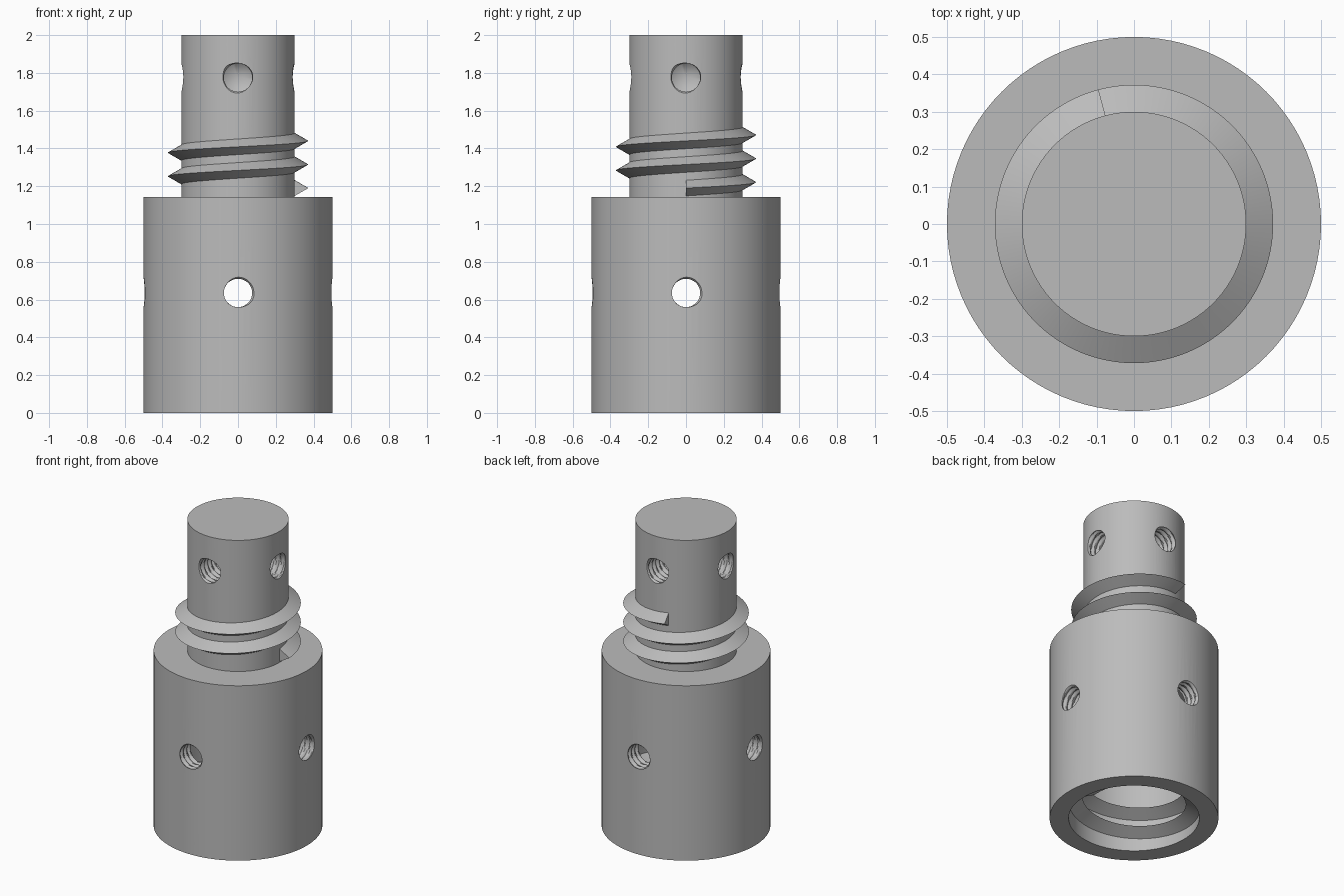
import bpy
import bmesh
from math import pi, sin, cos, radians
from mathutils import Matrix, Vector

default = bpy.data.objects.get("Cube")
if default:
    bpy.data.objects.remove(default, do_unlink=True)

grey = bpy.data.materials.new("plain grey")
grey.use_nodes = True
colour = (0.5, 0.5, 0.5, 1)
grey.diffuse_color = colour
grey.node_tree.nodes["Principled BSDF"].inputs["Base Color"].default_value = colour

PITCH = 0.125
HALF = 0.042          # half height of a thread at its root
TURNS = 2 + 105 / 360


def finish(bm, name):
    bmesh.ops.recalc_face_normals(bm, faces=bm.faces)
    mesh = bpy.data.meshes.new(name)
    bm.to_mesh(mesh)
    bm.free()
    obj = bpy.data.objects.new(name, mesh)
    bpy.context.collection.objects.link(obj)
    mesh.materials.append(grey)
    return obj


def lathe(name, profile, steps=96):
    """Revolve an (r, z) profile that starts and ends on the axis."""
    bm = bmesh.new()
    verts = [bm.verts.new((r, 0, z)) for r, z in profile]
    edges = [bm.edges.new(pair) for pair in zip(verts, verts[1:])]
    bmesh.ops.spin(bm, geom=verts + edges, cent=(0, 0, 0), axis=(0, 0, 1),
                   angle=2 * pi, steps=steps)
    bmesh.ops.remove_doubles(bm, verts=bm.verts, dist=1e-5)
    return finish(bm, name)


def thread(name, root, tip, z0, steps=96):
    """Sweep a triangular section along a helix."""
    bm = bmesh.new()
    count = round(TURNS * steps)
    rings = []
    for i in range(count + 1):
        a = 2 * pi * TURNS * i / count
        z = z0 + PITCH * TURNS * i / count
        rings.append([bm.verts.new((r * cos(a), r * sin(a), z + h))
                      for r, h in ((root, -HALF), (tip, 0), (root, HALF))])
    for a, b in zip(rings, rings[1:]):
        for k in range(3):
            n = (k + 1) % 3
            bm.faces.new((a[k], a[n], b[n], b[k]))
    bm.faces.new(rings[0])
    bm.faces.new(rings[-1])
    return finish(bm, name)


def tapped_cutter(name, z, angle, start, end, cone, segs=36, rows_per_turn=6):
    """Threaded radial cutter with a pointed inner end."""
    pitch, minor, depth = 0.036, 0.075, 0.012
    bm = bmesh.new()
    rows = round((end - start) / pitch * rows_per_turn)
    rings = []
    for i in range(rows + 1):
        d = start + (end - start) * i / rows
        ring = []
        for j in range(segs):
            phase = (d / pitch - j / segs) % 1
            r = minor + depth * max(0, 1 - abs(phase - 0.5) * 2.6)
            a = 2 * pi * j / segs
            ring.append(bm.verts.new((r * cos(a), r * sin(a), d)))
        rings.append(ring)
    for a, b in zip(rings, rings[1:]):
        for j in range(segs):
            n = (j + 1) % segs
            bm.faces.new((a[j], a[n], b[n]))
            bm.faces.new((a[j], b[n], b[j]))
    point = bm.verts.new((0, 0, start - cone))
    cap = bm.verts.new((0, 0, end))
    for j in range(segs):
        n = (j + 1) % segs
        bm.faces.new((rings[0][j], rings[0][n], point))
        bm.faces.new((rings[-1][j], rings[-1][n], cap))
    turn = Matrix.Rotation(angle, 4, "Z") @ Matrix.Rotation(pi / 2, 4, "Y")
    bm.transform(Matrix.Translation(Vector((0, 0, z))) @ turn)
    cutter = finish(bm, name)
    cutter.hide_render = True
    return cutter


def cut(target, cutter):
    mod = target.modifiers.new("cut", "BOOLEAN")
    mod.operation = "DIFFERENCE"
    mod.solver = "EXACT"
    mod.object = cutter
    bpy.context.view_layer.objects.active = target
    bpy.ops.object.modifier_apply(modifier=mod.name)
    bpy.data.objects.remove(cutter, do_unlink=True)


# Hollow socket body and solid post in one turned piece
body = lathe("socket_body_and_post", [
    (0, 0.9), (0.387, 0.9), (0.387, 0), (0.5, 0),
    (0.5, 1.143), (0.3, 1.143), (0.3, 2), (0, 2)])

# Four tapped holes through the socket wall, four blind ones in the post
for k in range(4):
    cut(body, tapped_cutter("wall_hole_cutter", 0.635, k * pi / 2, 0.34, 0.53, 0.02))
    cut(body, tapped_cutter("post_hole_cutter", 1.775, k * pi / 2, 0.13, 0.33, 0.045))

# Matching outside and inside threads
outer = thread("post_thread", 0.299, 0.372, 1.143 + HALF + 0.005)
inner = thread("socket_thread", 0.388, 0.307, HALF + 0.003)

bpy.ops.object.select_all(action="DESELECT")
for obj in (body, outer, inner):
    obj.select_set(True)
bpy.context.view_layer.objects.active = body
bpy.ops.object.shade_smooth_by_angle(angle=radians(25))
